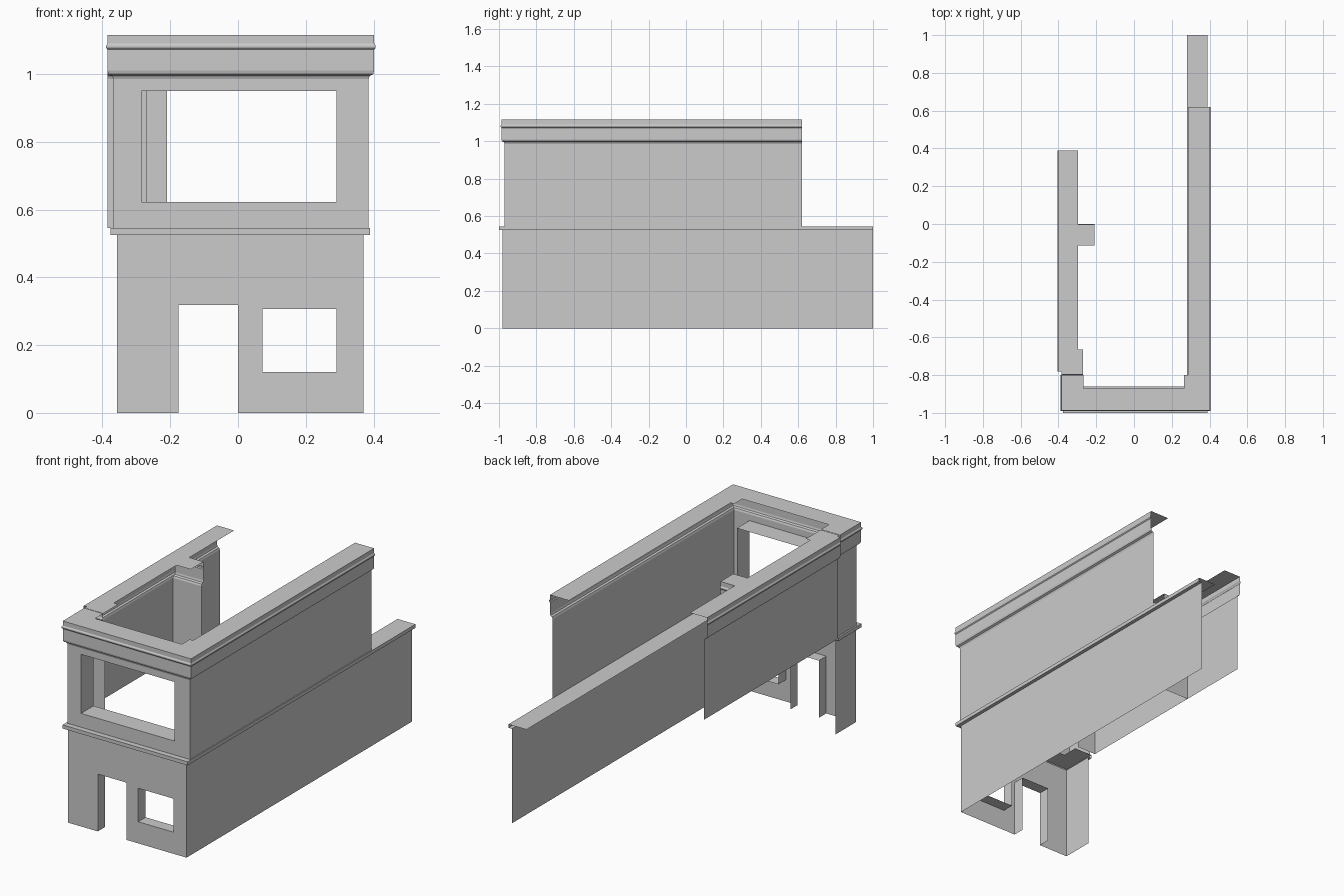
import bpy
import bmesh
from mathutils import Vector

if "Cube" in bpy.data.objects:
    bpy.data.objects.remove(bpy.data.objects["Cube"], do_unlink=True)

# One plain colour for the whole shell
COLOUR = (0.6, 0.6, 0.6, 1)
grey = bpy.data.materials.new("plain_grey")
grey.use_nodes = True
grey.diffuse_color = COLOUR
grey.node_tree.nodes["Principled BSDF"].inputs["Base Color"].default_value = COLOUR


def finish(name, bm):
    mesh = bpy.data.meshes.new(name)
    bm.to_mesh(mesh)
    bm.free()
    mesh.materials.append(grey)
    obj = bpy.data.objects.new(name, mesh)
    bpy.context.collection.objects.link(obj)
    return obj


def quad(bm, *points):
    bm.faces.new([bm.verts.new(p) for p in points])


def sweep(name, path, profile):
    """Sweep an (outward, height) profile along a plan path with mitred corners."""
    pts = [Vector(p) for p in path]
    dirs = [(b - a).normalized() for a, b in zip(pts, pts[1:])]
    normals = [Vector((d.y, -d.x)) for d in dirs]
    bm = bmesh.new()
    rows = []
    for i, p in enumerate(pts):
        a, b = normals[max(i - 1, 0)], normals[min(i, len(normals) - 1)]
        mitre = (a + b) / (1 + a.dot(b))
        rows.append([bm.verts.new((*(p + mitre * out), z)) for out, z in profile])
    for r, s in zip(rows, rows[1:]):
        for k in range(len(profile) - 1):
            bm.faces.new((r[k], s[k], s[k + 1], r[k + 1]))
    return finish(name, bm)


def pierced_wall(name, x0, x1, z0, z1, y, holes, depth):
    """Front panel with rectangular openings and reveals running inward."""
    bm = bmesh.new()
    xs = sorted({x0, x1, *[h[0] for h in holes], *[h[1] for h in holes]})
    zs = sorted({z0, z1, *[h[2] for h in holes], *[h[3] for h in holes]})
    for a, b in zip(xs, xs[1:]):
        for c, d in zip(zs, zs[1:]):
            if not any(h[0] <= a and b <= h[1] and h[2] <= c and d <= h[3] for h in holes):
                quad(bm, (a, y, c), (b, y, c), (b, y, d), (a, y, d))
    for a, b, c, d in holes:
        ring = [(a, c), (a, d), (b, d), (b, c)]
        for (px, pz), (qx, qz) in zip(ring, ring[1:] + ring[:1]):
            if pz == qz == z0:
                continue  # doorway has no sill
            quad(bm, (px, y, pz), (qx, y, qz), (qx, y + depth, qz), (px, y + depth, pz))
    bmesh.ops.remove_doubles(bm, verts=bm.verts, dist=1e-5)
    return finish(name, bm)


def plate(name, x0, x1, y0, y1, z):
    bm = bmesh.new()
    quad(bm, (x0, y0, z), (x1, y0, z), (x1, y1, z), (x0, y1, z))
    return finish(name, bm)


LEDGE, SILL, CORNICE, TOP = 0.525, 0.545, 0.985, 1.115

lower = [(0, 0), (0, LEDGE)]
upper = [(0, SILL), (0, CORNICE)]
ledge = [(0, LEDGE), (0.02, LEDGE), (0.02, SILL), (-0.09, SILL)]


def cornice(inset):
    return [(0, CORNICE), (0.004, 0.995), (0.014, 1.0), (0.017, 1.01), (0.017, 1.072),
            (0.021, 1.077), (0.021, 1.084), (0.017, 1.09), (0.017, TOP), (-inset, TOP)]


# Ground storey
pierced_wall("lower_front_wall", -0.357, 0.37, 0, LEDGE, -0.98,
             [(-0.175, 0, 0, 0.318), (0.073, 0.29, 0.12, 0.306)], 0.065)
sweep("lower_long_wall", [(0.37, -0.98), (0.37, 1)], lower)
sweep("lower_corner_wall", [(-0.357, -0.8), (-0.357, -0.98)], lower)
sweep("ledge", [(-0.357, -0.8), (-0.357, -0.98), (0.37, -0.98), (0.37, 1)], ledge)

# Upper storey, front and long side
pierced_wall("upper_front_wall", -0.368, 0.385, SILL, CORNICE, -0.97,
             [(-0.285, 0.29, 0.622, 0.95)], 0.11)
sweep("upper_long_wall", [(0.385, -0.97), (0.385, 0.62)], upper)
sweep("upper_corner_wall", [(-0.368, -0.8), (-0.368, -0.97)], upper)
sweep("main_cornice", [(-0.368, -0.8), (-0.368, -0.97), (0.385, -0.97), (0.385, 0.62)],
      cornice(0.1))
plate("corner_cap", 0.264, 0.285, -0.87, -0.8, TOP)

# Upper storey, short side with its return and the rear-facing cross wall
short_path = [(-0.385, 0.39), (-0.385, -0.78), (-0.27, -0.78)]
cross_path = [(-0.21, -0.02), (-0.385, -0.02)]
sweep("upper_short_wall", short_path, upper)
sweep("short_side_cornice", short_path[:2], cornice(0.088))
sweep("return_cornice", [(-0.385, -0.78), (-0.27, -0.78)], cornice(0.115))
sweep("cross_wall", cross_path, upper)
sweep("cross_cornice", cross_path, cornice(0.095))
